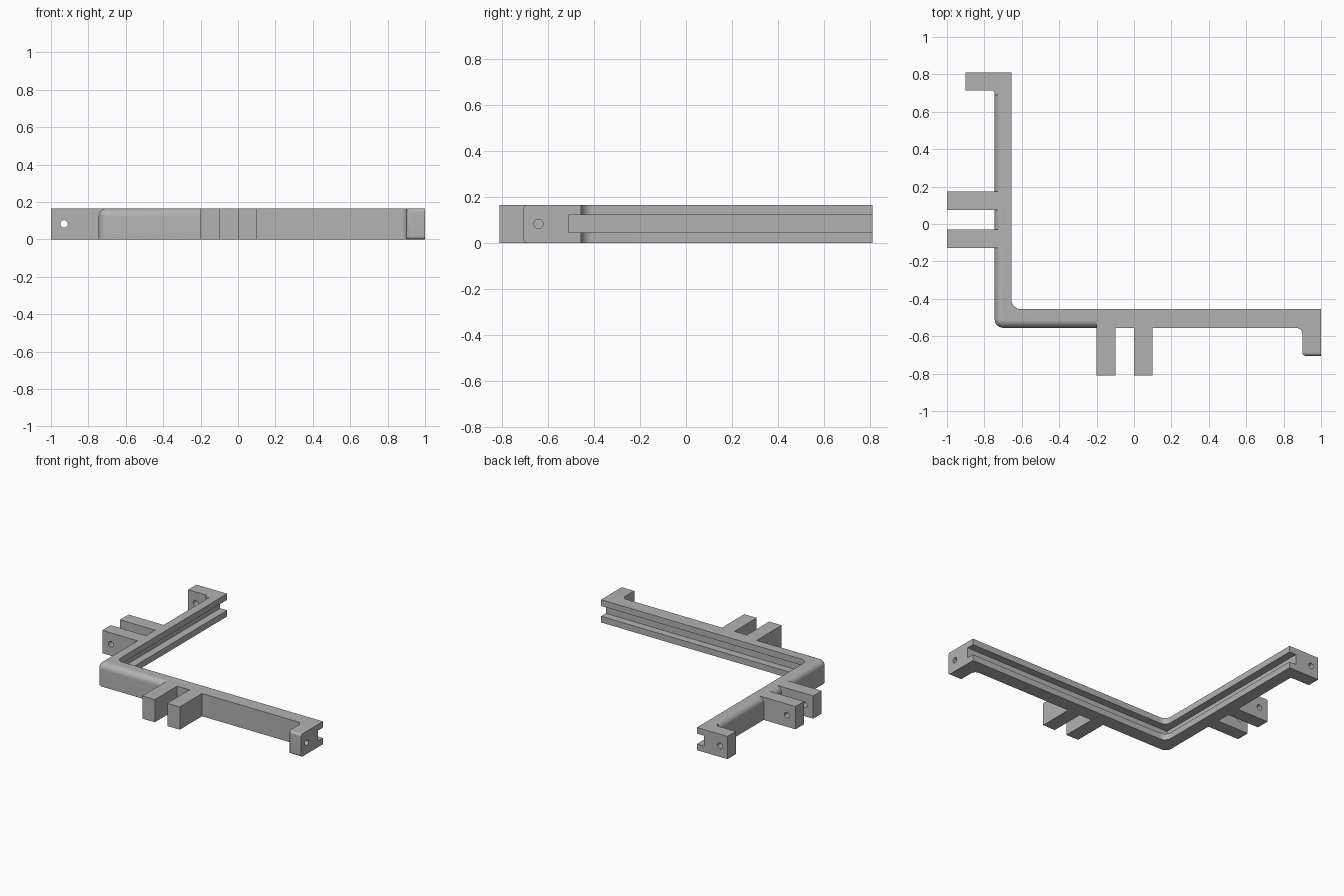
import bpy, bmesh, math
from mathutils import Vector

cube = bpy.data.objects.get("Cube")
if cube:
    bpy.data.objects.remove(cube, do_unlink=True)

H = 0.165          # bracket height
HOLE_Z = H / 2

grey = bpy.data.materials.new("matte grey")
grey.use_nodes = True
grey.diffuse_color = (0.45, 0.45, 0.45, 1)
grey.node_tree.nodes["Principled BSDF"].inputs["Base Color"].default_value = (0.45, 0.45, 0.45, 1)


def outline(corners, steps=8):
    """Plan outline; a corner is (x, y) or (x, y, fillet radius)."""
    pts = [Vector(c[:2]) for c in corners]
    result = []
    for i, c in enumerate(corners):
        p = pts[i]
        if len(c) == 2:
            result.append(p)
            continue
        u = (pts[i - 1] - p).normalized()
        v = (pts[(i + 1) % len(pts)] - p).normalized()
        centre = p + c[2] * (u + v)
        for k in range(steps + 1):
            a = math.pi / 2 * k / steps
            result.append(centre - c[2] * (v * math.cos(a) + u * math.sin(a)))
    return result


def prism(name, corners, z0=0.0, z1=H, round_rule=None, radius=0.0):
    """Extrude an outline; bevel edges whose midpoint and direction match the rule."""
    bm = bmesh.new()
    base = bm.faces.new([bm.verts.new((p.x, p.y, z0)) for p in outline(corners)])
    ext = bmesh.ops.extrude_face_region(bm, geom=[base])
    top = [g for g in ext["geom"] if isinstance(g, bmesh.types.BMVert)]
    bmesh.ops.translate(bm, verts=top, vec=(0, 0, z1 - z0))
    bmesh.ops.recalc_face_normals(bm, faces=bm.faces)
    if round_rule:
        edges = [e for e in bm.edges if round_rule((e.verts[0].co + e.verts[1].co) / 2)]
        bmesh.ops.bevel(bm, geom=edges, offset=radius, segments=8, profile=0.5,
                        affect='EDGES', clamp_overlap=True)
    mesh = bpy.data.meshes.new(name)
    bm.to_mesh(mesh)
    bm.free()
    mesh.materials.append(grey)
    obj = bpy.data.objects.new(name, mesh)
    bpy.context.collection.objects.link(obj)
    return obj


def block(name, x0, x1, y0, y1):
    return prism(name, [(x0, y0), (x1, y0), (x1, y1), (x0, y1)])


def hole(name, centre, length, rotation):
    bpy.ops.mesh.primitive_cylinder_add(vertices=32, radius=0.02, depth=length,
                                        location=centre, rotation=rotation)
    obj = bpy.context.object
    obj.name = name
    obj.data.materials.append(grey)
    return obj


# Corner rail: rounded along its outer top edge
bracket = prism("bracket", [(-0.745, 0.80), (-0.745, -0.555, 0.046), (-0.15, -0.555),
                            (-0.15, -0.455), (-0.655, -0.455, 0.05), (-0.655, 0.80)],
                round_rule=lambda m: m.z > H - 0.001 and (m.x < -0.72 or m.y < -0.53),
                radius=0.042)

# Straight arm with a softened end hook
arm = prism("straight_arm", [(-0.20, -0.455), (-0.20, -0.555), (0.90, -0.555, 0.035),
                             (0.90, -0.705), (1.0, -0.705), (1.0, -0.455)],
            round_rule=lambda m: m.y < -0.70 and m.x < 0.99
            or m.x < 0.901 and m.x > 0.899 and abs(m.z - H / 2) < 0.01 and m.y < -0.70,
            radius=0.018)

# Hook at the end of the other arm
hook = prism("end_hook", [(-0.90, 0.81), (-0.90, 0.715), (-0.745, 0.715, 0.018),
                          (-0.745, 0.69), (-0.655, 0.69), (-0.655, 0.81)])

# Mounting tabs in pairs
tabs = [block("side_tab", -1.0, -0.70, y, y + 0.098) for y in (-0.127, 0.075)]
tabs += [block("front_tab", x, x + 0.10, -0.81, -0.50) for x in (-0.20, 0.0)]

# Cutters: the inner groove and the screw holes
groove = prism("groove_cutter", [(-0.71, 0.9), (-0.71, -0.51), (1.1, -0.51),
                                 (1.1, -0.4), (-0.6, -0.4), (-0.6, 0.9)], 0.045, 0.12)
quarter = math.pi / 2
holes = [hole("arm_hole_cutter", (0.95, -0.64, HOLE_Z), 0.3, (0, quarter, 0)),
         hole("hook_hole_cutter", (-0.84, 0.76, HOLE_Z), 0.3, (quarter, 0, 0)),
         hole("tab_hole_cutter", (-0.93, 0.02, HOLE_Z), 0.5, (quarter, 0, 0))]

# Join the parts, then cut
jobs = [(p, 'UNION') for p in [arm, hook] + tabs]
jobs += [(c, 'DIFFERENCE') for c in [groove] + holes]
for other, operation in jobs:
    other.hide_render = True
    mod = bracket.modifiers.new(other.name, 'BOOLEAN')
    mod.object = other
    mod.operation = operation
    mod.solver = 'EXACT'

bpy.ops.object.select_all(action='DESELECT')
bracket.select_set(True)
bpy.context.view_layer.objects.active = bracket
for mod in list(bracket.modifiers):
    bpy.ops.object.modifier_apply(modifier=mod.name)
for other, _ in jobs:
    bpy.data.objects.remove(other, do_unlink=True)
bpy.ops.object.shade_smooth_by_angle(angle=math.radians(30))
